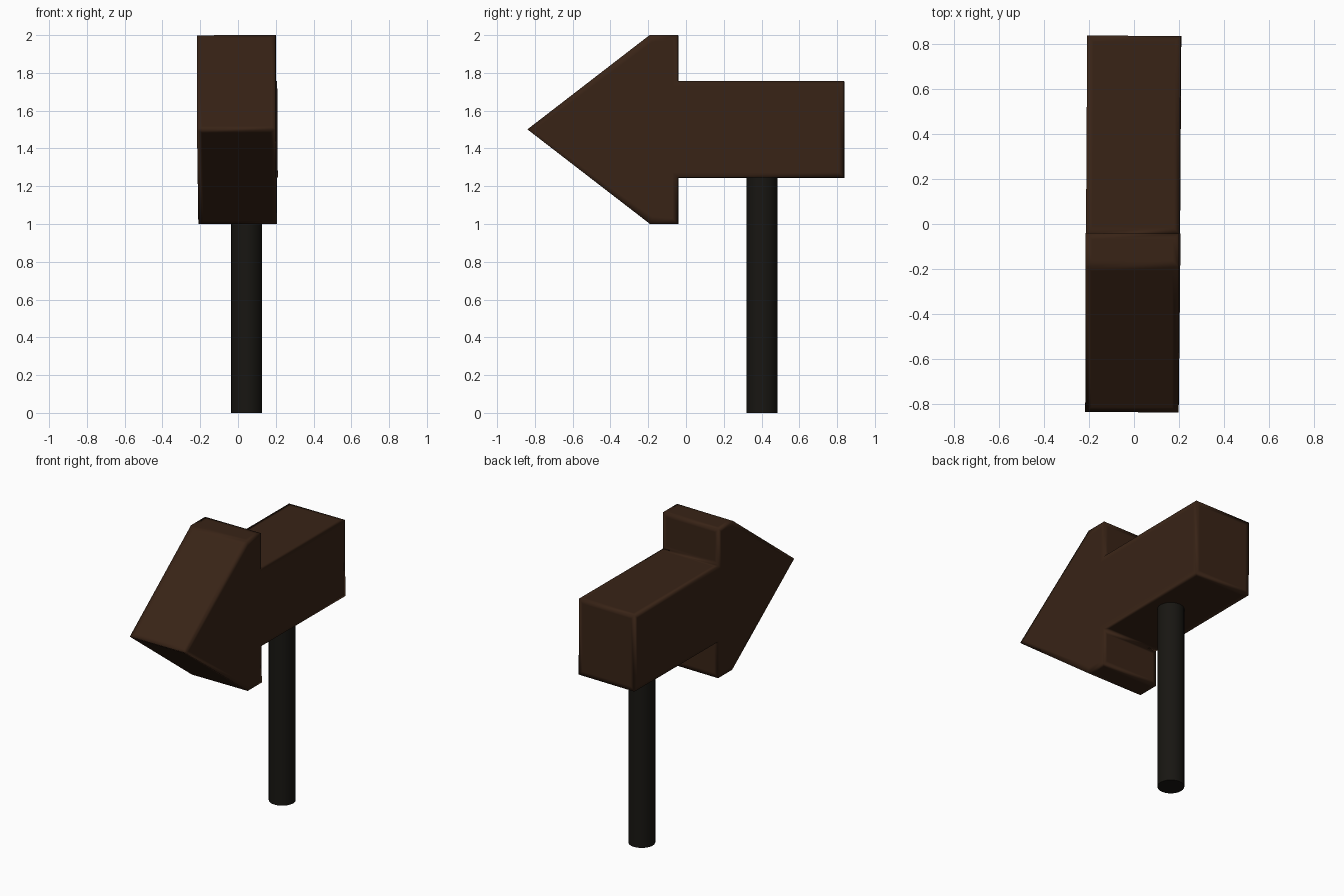
import bpy, bmesh, math
from mathutils import Matrix, Vector

if "Cube" in bpy.data.objects:
    bpy.data.objects.remove(bpy.data.objects["Cube"])


def material(name, rgb):
    m = bpy.data.materials.new(name)
    m.diffuse_color = (*rgb, 1)
    m.use_nodes = True
    m.node_tree.nodes["Principled BSDF"].inputs["Base Color"].default_value = m.diffuse_color
    return m


# Arrow board: upper half of the side profile (y, height above middle), mirrored
half = [(-0.19, 0.5), (-0.042, 0.5), (-0.042, 0.255), (0.838, 0.255)]
profile = [(-0.838, 0)] + half + [(y, -z) for y, z in reversed(half)]
width = 0.416

bm = bmesh.new()
face = bm.faces.new([bm.verts.new((-width / 2, y, z)) for y, z in profile])
side = bmesh.ops.extrude_face_region(bm, geom=[face])
bmesh.ops.translate(bm, vec=(width, 0, 0),
                    verts=[v for v in side["geom"] if isinstance(v, bmesh.types.BMVert)])
bmesh.ops.recalc_face_normals(bm, faces=bm.faces)

# Support loops give the softly shaded edges
bmesh.ops.inset_individual(bm, faces=bm.faces[:], thickness=0.04)
for f in bm.faces:
    f.smooth = True

# The board hangs very slightly crooked
tilt = Matrix.Rotation(math.radians(-0.35), 4, 'Z') @ Matrix.Rotation(math.radians(-0.35), 4, 'Y')
bm.transform(Matrix.Translation(Vector((-0.004, 0, 1.5))) @ tilt)

mesh = bpy.data.meshes.new("arrow_board")
bm.to_mesh(mesh)
bm.free()
board = bpy.data.objects.new("arrow_board", mesh)
bpy.context.collection.objects.link(board)
mesh.materials.append(material("dark_wood", (0.04, 0.017, 0.008)))

# Post
bpy.ops.mesh.primitive_cylinder_add(vertices=32, radius=0.082, depth=1.25,
                                    location=(0.046, 0.403, 0.625))
post = bpy.context.object
post.name = "post"
bpy.ops.object.shade_smooth_by_angle(angle=math.radians(40))
post.data.materials.append(material("dark_metal", (0.009, 0.008, 0.006)))
